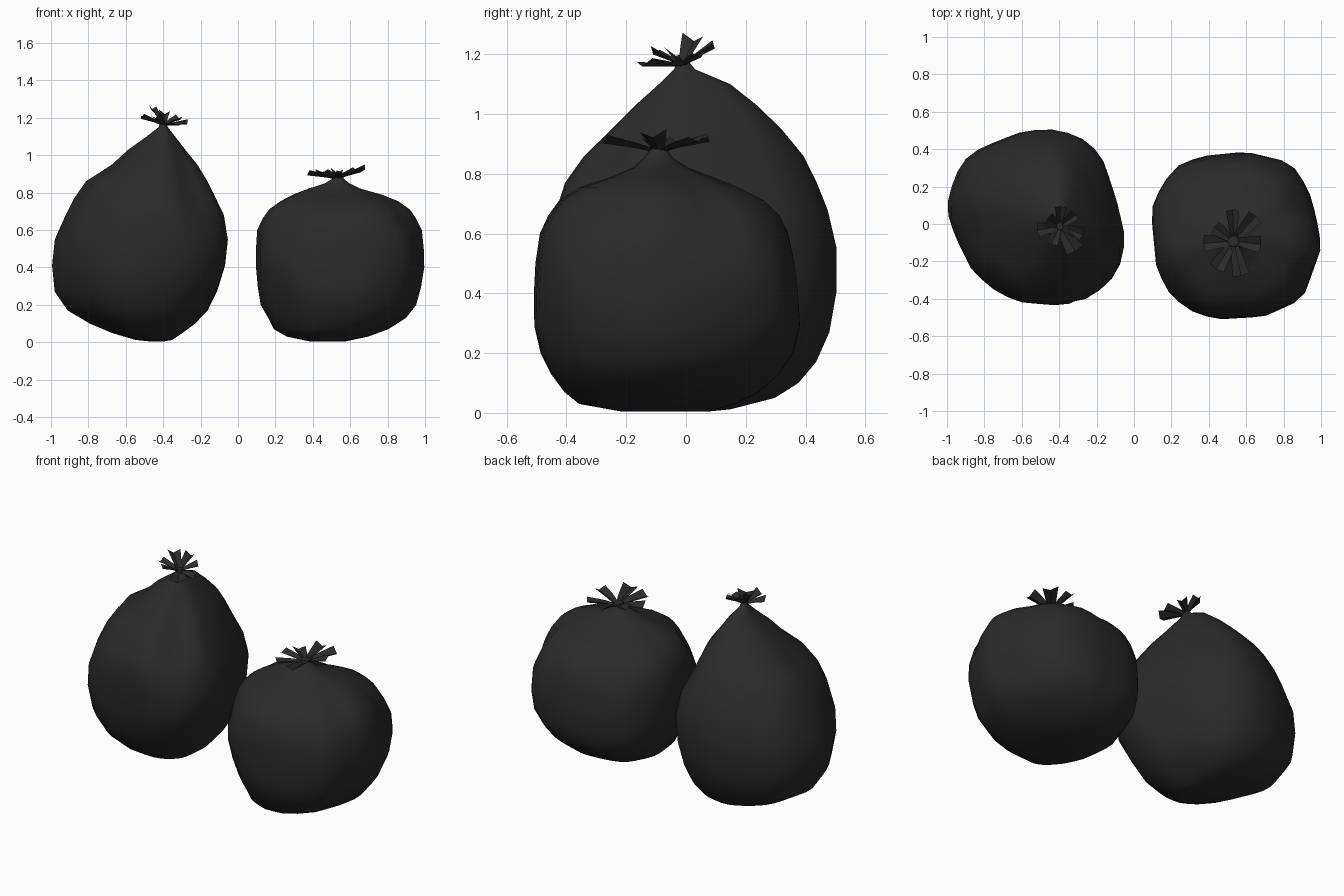
import bpy, bmesh, math
from mathutils import Vector

black = bpy.data.materials.new("black plastic")
black.diffuse_color = (0.024, 0.024, 0.024, 1)
SEG = 36


def finish(bm, name, angle):
    me = bpy.data.meshes.new(name)
    bm.to_mesh(me)
    bm.free()
    me.materials.append(black)
    ob = bpy.data.objects.new(name, me)
    bpy.context.collection.objects.link(ob)
    bpy.ops.object.select_all(action='DESELECT')
    ob.select_set(True)
    bpy.context.view_layer.objects.active = ob
    bpy.ops.object.shade_smooth_by_angle(angle=math.radians(angle))
    return ob


def polar_outline(points):
    """Normalise a plan outline to its box and return radius(angle)."""
    xs, ys = [p[0] for p in points], [p[1] for p in points]
    cx, cy = (min(xs) + max(xs)) / 2, (min(ys) + max(ys)) / 2
    hx, hy = (max(xs) - min(xs)) / 2, (max(ys) - min(ys)) / 2
    pts = [Vector(((x - cx) / hx, (y - cy) / hy)) for x, y in points]

    def radius(a):
        d = Vector((math.cos(a), math.sin(a)))
        for p, q in zip(pts, pts[1:] + pts[:1]):
            e = q - p
            den = d.x * e.y - d.y * e.x
            if abs(den) < 1e-9:
                continue
            r = (p.x * e.y - p.y * e.x) / den
            s = (p.x * d.y - p.y * d.x) / den
            if r > 0 and -1e-6 <= s <= 1 + 1e-6:
                return r
        return 1.0
    return radius


def bag(name, outline, rings, dents):
    """Loft plan outline through rings (z, x min, x max, y min, y max).
    Dents are (angle, width, depth, z low, z high); negative depth bulges."""
    radius = polar_outline(outline)
    bm = bmesh.new()
    loops = []
    for z, x0, x1, y0, y1 in rings:
        loop = []
        for i in range(SEG):
            a = 2 * math.pi * i / SEG
            r = radius(a)
            for deg, width, depth, zlo, zhi in dents:
                if zlo < z < zhi:
                    da = (math.degrees(a) - deg + 180) % 360 - 180
                    fade = math.sin(math.pi * (z - zlo) / (zhi - zlo))
                    r *= 1 - depth * fade * math.exp(-(da / width) ** 2)
            loop.append(bm.verts.new(((x0 + x1) / 2 + r * math.cos(a) * (x1 - x0) / 2,
                                      (y0 + y1) / 2 + r * math.sin(a) * (y1 - y0) / 2, z)))
        loops.append(loop)
    for lo, hi in zip(loops, loops[1:]):
        for i in range(SEG):
            j = (i + 1) % SEG
            bm.faces.new((lo[i], lo[j], hi[j], hi[i]))
    bm.faces.new(loops[0][::-1])
    bm.faces.new(loops[-1])
    return finish(bm, name, 50)


def tuft(name, neck, petals):
    """Folded flaps flaring from the tie: (angle, length, rise, width)."""
    bm = bmesh.new()
    n = Vector(neck)
    for deg, length, rise, width in petals:
        a = math.radians(deg)
        out = Vector((math.cos(a), math.sin(a), 0))
        side = Vector((-out.y, out.x, 0))
        rows = []
        for t, w, h in ((0.08, 0.4, 0.0), (0.4, 0.65, 0.45), (1.0, 1.0, 1.0)):
            c = n + out * length * t + Vector((0, 0, rise * h))
            fold = Vector((0, 0, -0.016 * w))
            rows.append([bm.verts.new(c - side * width * w / 2),
                         bm.verts.new(c + fold + out * 0.008 * t),
                         bm.verts.new(c + side * width * w / 2 + Vector((0, 0, 0.012 * t)))])
        for r, s in zip(rows, rows[1:]):
            for k in range(2):
                bm.faces.new((r[k], r[k + 1], s[k + 1], s[k]))
    return finish(bm, name, 25)


# Tall bag
bag("tall_bag",
    [(-1, .08), (-.95, -.07), (-.85, -.24), (-.72, -.37), (-.6, -.42), (-.48, -.43),
     (-.3, -.415), (-.2, -.39), (-.09, -.27), (-.05, -.08), (-.09, .1), (-.13, .23),
     (-.18, .37), (-.26, .45), (-.35, .49), (-.47, .515), (-.6, .495), (-.72, .45),
     (-.83, .40), (-.92, .33), (-.97, .2)],
    [(.005, -.48, -.39, -.01, .08), (.012, -.55, -.35, -.08, .15), (.05, -.68, -.29, -.19, .3),
     (.10, -.80, -.22, -.27, .38), (.17, -.92, -.15, -.34, .44), (.27, -.99, -.10, -.39, .485),
     (.41, -1.005, -.06, -.42, .51), (.55, -.99, -.045, -.43, .51), (.68, -.935, -.07, -.43, .48),
     (.77, -.89, -.115, -.395, .445), (.86, -.825, -.16, -.33, .40), (.95, -.68, -.215, -.24, .325),
     (1.03, -.59, -.28, -.165, .24), (1.10, -.49, -.335, -.09, .15), (1.15, -.425, -.375, -.04, .03),
     (1.175, -.415, -.38, -.03, .01)],
    [(-48, 11, .14, .5, 1.16), (-75, 9, -.05, .6, 1.16), (185, 12, .07, .6, 1.0),
     (-30, 9, -.04, .55, 1.1), (45, 25, .06, .65, 1.2), (-45, 25, .09, -.1, .4),
     (225, 22, -.045, .2, .8)])
tuft("tall_bag_tuft", (-.397, -.012, 1.165),
     [(-58, .15, .01, .10), (-20, .125, .015, .07), (35, .10, .04, .06), (88, .10, .07, .06),
      (150, .07, .095, .08), (190, .115, .045, .08), (245, .10, .05, .07)])

# Squat bag
bag("squat_bag",
    [(.095, .03), (.12, -.24), (.2, -.39), (.33, -.48), (.45, -.51), (.69, -.495),
     (.89, -.39), (.97, -.2), (1, -.12), (.97, .05), (.93, .19), (.86, .3), (.78, .35),
     (.6, .385), (.35, .36), (.23, .31), (.15, .22), (.1, .1)],
    [(.005, .38, .58, -.22, .08), (.03, .26, .70, -.36, .17), (.07, .19, .81, -.41, .25),
     (.13, .16, .905, -.455, .32), (.20, .12, .96, -.49, .365), (.29, .105, .985, -.51, .387),
     (.40, .095, 1.003, -.51, .38), (.50, .095, 1, -.505, .368), (.60, .10, .99, -.492, .348),
     (.66, .12, .96, -.465, .322), (.71, .155, .925, -.43, .27), (.755, .22, .86, -.36, .18),
     (.79, .29, .77, -.25, .09), (.82, .37, .66, -.18, .01), (.85, .465, .595, -.145, -.04),
     (.875, .505, .565, -.125, -.06), (.89, .505, .56, -.12, -.065)],
    [(28, 11, .08, .54, .86), (-35, 9, .06, .55, .86), (165, 10, .08, .6, .87),
     (-140, 9, .05, .6, .87), (-85, 10, .06, .65, .87), (100, 10, .07, .62, .87),
     (45, 25, .10, -.15, .32), (225, 22, .08, -.15, .38), (-45, 20, -.03, .25, .65),
     (48, 22, .08, .5, .87), (225, 22, .09, .52, .87), (135, 22, .06, .52, .87)])
tuft("squat_bag_tuft", (.533, -.09, .878),
     [(-78, .185, .04, .09), (-8, .14, .06, .09), (48, .17, .045, .09), (92, .16, .045, .07),
      (145, .12, .035, .08), (185, .155, .03, .09), (238, .17, .035, .09)])
